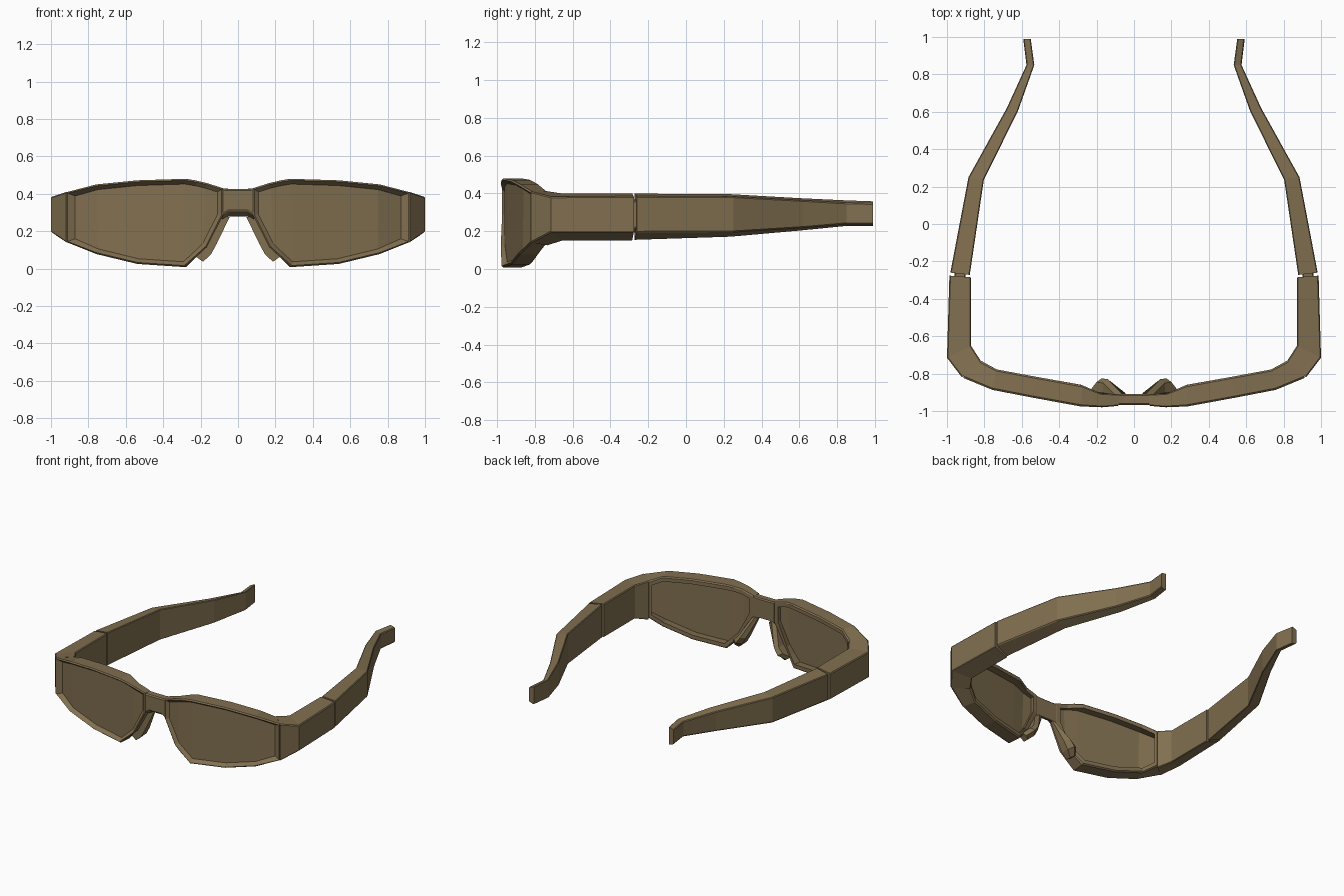
import bpy, bmesh
from mathutils import Vector

if "Cube" in bpy.data.objects:
    bpy.data.objects.remove(bpy.data.objects["Cube"])

mat = bpy.data.materials.new("olive_brown")
mat.diffuse_color = (0.22, 0.16, 0.08, 1)
mat.use_nodes = True
mat.node_tree.nodes["Principled BSDF"].inputs["Base Color"].default_value = mat.diffuse_color


def make(name, verts, faces, mirror=True):
    bm = bmesh.new()
    vs = [bm.verts.new(v) for v in verts]
    for f in faces:
        bm.faces.new([vs[i] for i in f])
    bmesh.ops.recalc_face_normals(bm, faces=bm.faces)
    me = bpy.data.meshes.new(name)
    bm.to_mesh(me)
    bm.free()
    ob = bpy.data.objects.new(name, me)
    bpy.context.collection.objects.link(ob)
    me.materials.append(mat)
    if mirror:
        ob.modifiers.new("Mirror", 'MIRROR').use_mirror_merge = False
    return ob


def skin(rings, closed=False):
    """Join equal-sized rings of points with quads; cap the ends if open."""
    n, m = len(rings[0]), len(rings)
    faces = []
    for r in range(m if closed else m - 1):
        s = (r + 1) % m
        for i in range(n):
            j = (i + 1) % n
            faces.append((r*n + i, r*n + j, s*n + j, s*n + i))
    if not closed:
        faces += [tuple(range(n)), tuple(range((m-1)*n, m*n))]
    return [p for r in rings for p in r], faces


def chamfer(corners, c):
    """Cut each corner of a section by distance c."""
    out = []
    pts = [Vector(p) for p in corners]
    for i, p in enumerate(pts):
        for q in (pts[i-1], pts[(i+1) % len(pts)]):
            out.append(p + (q - p).normalized() * c)
    return out


def interp(table, x):
    for (x0, *a), (x1, *b) in zip(table, table[1:]):
        if x <= x1 or (x1, *b) == table[-1]:
            t = (x - x0) / (x1 - x0)
            return [u + (v - u) * t for u, v in zip(a, b)]


def offset(poly, d):
    """Inset a clockwise polygon by d with mitred corners."""
    out = []
    n = len(poly)
    for i in range(n):
        p = Vector(poly[i])
        e1 = (p - Vector(poly[i-1])).normalized()
        e2 = (Vector(poly[(i+1) % n]) - p).normalized()
        n1, n2 = Vector((e1.y, -e1.x)), Vector((e2.y, -e2.x))
        out.append(p + (n1 + n2) * (d / (1 + n1.dot(n2))))
    return out


# plan curve of the front: x -> front y, back x, back y
plan = [(0.0, -0.97, 0.0, -0.91), (0.08, -0.972, 0.08, -0.91),
        (0.17, -0.98, 0.18, -0.905), (0.29, -0.975, 0.28, -0.86),
        (0.75, -0.89, 0.73, -0.78), (0.92, -0.82, 0.82, -0.73)]


def place(p, t):
    yf, xb, yb = interp(plan, p[0])
    return Vector((p[0] + (xb - p[0]) * t, yf + (yb - yf) * t, p[1]))


# lens outline: columns of x, top z, bottom z
cols = [(0.08, 0.43, 0.285), (0.165, 0.457, 0.115), (0.22, 0.47, 0.065),
        (0.285, 0.48, 0.008), (0.54, 0.472, 0.025), (0.76, 0.45, 0.078),
        (0.92, 0.41, 0.14)]
outline = [(x, t) for x, t, b in cols] + [(x, b) for x, t, b in reversed(cols)]


def loop(d, t):
    return [place(p, t) for p in offset(outline, d)]


# rim: profile of (inset, depth) carried round the outline
profile = [(0.028, 0.25), (0.008, 0.0), (0.0, 0.08), (0.0, 0.92),
           (0.008, 1.0), (0.035, 1.0), (0.03, 0.45)]
make("lens_rim", *skin([loop(d, t) for d, t in profile], closed=True))

# lens: curved front and back sheets
k, n = len(cols), len(outline)
verts = loop(0.026, 0.25) + loop(0.028, 0.47)
faces = []
for o in (0, n):
    faces += [(o+i, o+i+1, o+n-2-i, o+n-1-i) for i in range(k - 1)]
faces += [(i, (i+1) % n, n + (i+1) % n, n + i) for i in range(n)]
make("lens", verts, faces)

# bridge between the lenses
rings = []
for x, dz in ((-0.085, 0), (-0.05, -0.003), (0.05, -0.003), (0.085, 0)):
    low = 0.0 if abs(x) < 0.06 else 0.02
    rings.append(chamfer([(x, -0.968, 0.428+dz), (x, -0.968, 0.31-low),
                          (x, -0.91, 0.275-low), (x, -0.91, 0.43+dz)], 0.008))
make("bridge", *skin(rings), mirror=False)


def bar(name, stations, c):
    """Bar with stations: outer x, y, top, bottom, inner x, y, top, bottom."""
    rings = [chamfer([(a, b, t), (a, b, u), (e, f, w), (e, f, v)], c)
             for a, b, t, u, e, f, v, w in stations]
    return make(name, *skin(rings))


# wrap-round corner and hinge stub
bar("corner_and_stub", [
    (0.92, -0.82, 0.41, 0.14, 0.82, -0.73, 0.412, 0.125),
    (1.0, -0.715, 0.383, 0.195, 0.872, -0.65, 0.4, 0.15),
    (0.987, -0.276, 0.385, 0.195, 0.872, -0.285, 0.4, 0.15)], 0.006)

# temple arm
bar("temple_arm", [
    (0.982, -0.26, 0.385, 0.195, 0.878, -0.272, 0.4, 0.153),
    (0.885, 0.25, 0.383, 0.197, 0.803, 0.235, 0.397, 0.17),
    (0.68, 0.62, 0.363, 0.22, 0.62, 0.605, 0.376, 0.203),
    (0.575, 0.85, 0.35, 0.24, 0.533, 0.85, 0.365, 0.227),
    (0.592, 0.99, 0.347, 0.24, 0.552, 0.99, 0.36, 0.227)], 0.005)

# hinge pin closing the gap
bar("hinge", [
    (0.96, -0.3, 0.36, 0.22, 0.9, -0.3, 0.37, 0.19),
    (0.96, -0.24, 0.36, 0.22, 0.9, -0.24, 0.37, 0.19)], 0.005)

# nose pads: edge on the nose side, edge on the rim side, back depth
rings = []
for x0, z0, x1, z1, y in ((0.045, 0.275, 0.09, 0.285, -0.905),
                          (0.115, 0.13, 0.165, 0.14, -0.83),
                          (0.145, 0.075, 0.2, 0.105, -0.825),
                          (0.187, 0.037, 0.235, 0.07, -0.87)):
    xm, zm = (x0 + x1) / 2, (z0 + z1) / 2
    rings.append([(x0, -0.925, z0), (x0, (y - 0.905) / 2, z0), (xm, y, zm),
                  (x1, y - 0.02, z1), (x1, -0.925, z1)])
make("nose_pad", *skin(rings))
